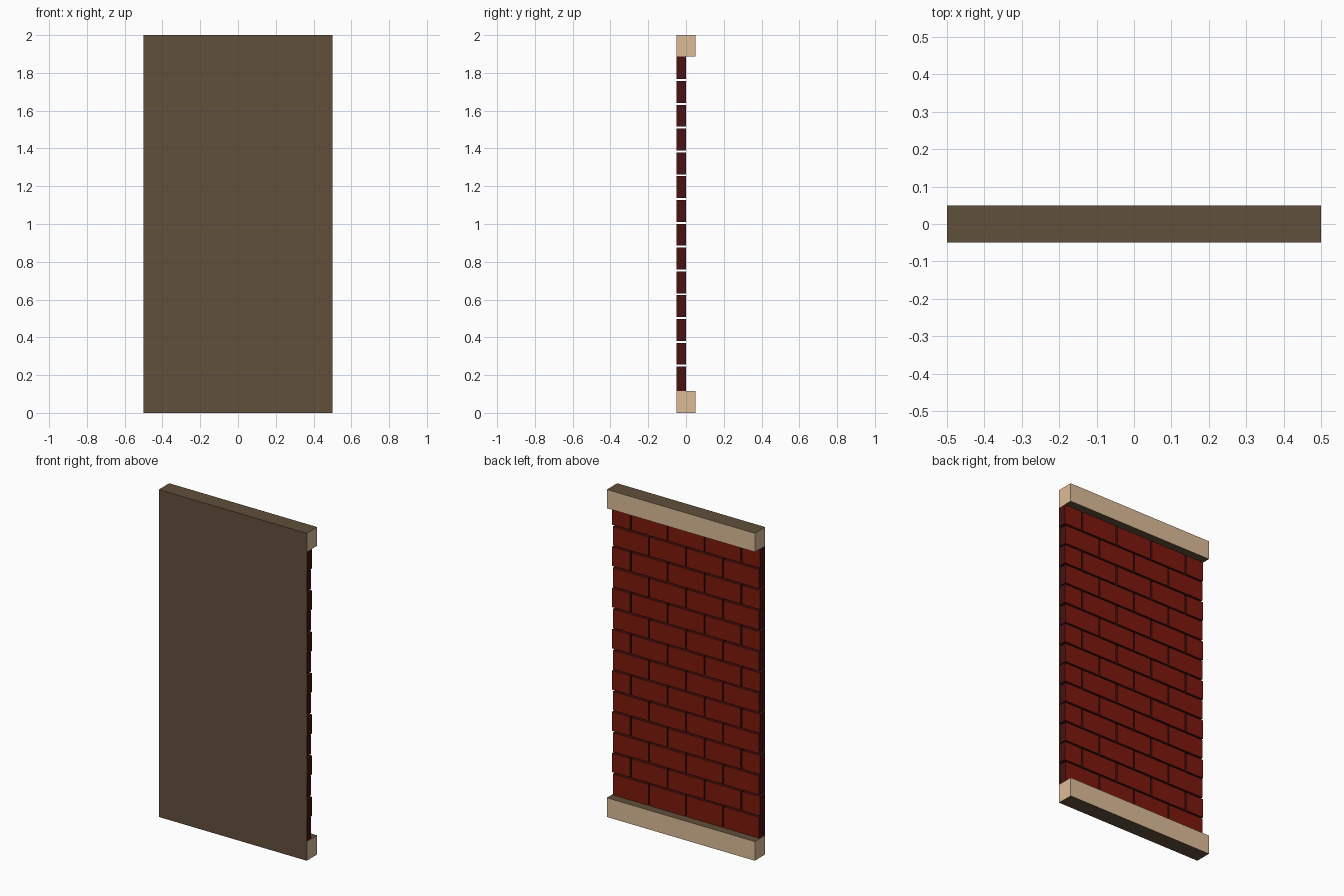
import bpy, bmesh

if "Cube" in bpy.data.objects:
    bpy.data.objects.remove(bpy.data.objects["Cube"])


def material(name, rgb):
    m = bpy.data.materials.new(name)
    m.diffuse_color = (*rgb, 1)
    m.use_nodes = True
    m.node_tree.nodes["Principled BSDF"].inputs["Base Color"].default_value = m.diffuse_color
    return m


BROWN = material("brown_wood", (0.12, 0.08, 0.044))
TAN = material("tan_trim", (0.72, 0.50, 0.31))
RED = material("brick_face", (0.205, 0.0097, 0.004))
DARK = material("brick_side", (0.065, 0.006, 0.006))

FRONT, BACK = -0.05, 0.05
LOW, HIGH = 0.117, 1.886      # inner edges of the two rails


def add_box(bm, x0, x1, y1, z0, z1, pick):
    """Box open towards the front panel; pick(normal) gives the material slot."""
    g = bmesh.ops.create_cube(bm, size=1)
    for v in g["verts"]:
        v.co.x = x1 if v.co.x > 0 else x0
        v.co.y = y1 if v.co.y > 0 else FRONT
        v.co.z = z1 if v.co.z > 0 else z0
    faces = {f for v in g["verts"] for f in v.link_faces}
    for f in faces:
        f.normal_update()
        f.material_index = pick(f.normal)
    bmesh.ops.delete(bm, geom=[f for f in faces if f.normal.y < -0.5],
                     context='FACES_ONLY')


def finish(bm, name, mats):
    me = bpy.data.meshes.new(name)
    bm.to_mesh(me)
    bm.free()
    for m in mats:
        me.materials.append(m)
    ob = bpy.data.objects.new(name, me)
    bpy.context.collection.objects.link(ob)
    return ob


# thin front panel
bm = bmesh.new()
bm.faces.new([bm.verts.new((x, FRONT, z))
              for x, z in ((-.5, 0), (.5, 0), (.5, 2), (-.5, 2))])
finish(bm, "front_panel", [BROWN])

# bottom and top rails: brown above and below, tan around
for name, z0, z1 in (("bottom_rail", 0, LOW), ("top_rail", HIGH, 2)):
    bm = bmesh.new()
    add_box(bm, -0.5, 0.5, BACK, z0, z1, lambda n: 0 if abs(n.z) > 0.5 else 1)
    finish(bm, name, [BROWN, TAN])

# staggered brick courses, odd rows shifted half a brick and clipped at the ends
ROWS, PITCH, WIDTH, GAP = 14, 0.126, 0.25, 0.005
bm = bmesh.new()
for r in range(ROWS):
    top = 0.25 + PITCH * r
    z0 = LOW if r == 0 else top - PITCH + GAP
    z1 = HIGH if r == ROWS - 1 else top - GAP
    start = -0.5 - (WIDTH / 2 if r % 2 else 0)
    for c in range(4 + r % 2):
        x = start + c * WIDTH
        add_box(bm, max(x + GAP, -0.5), min(x + WIDTH - GAP, 0.5), 0, z0, z1,
                lambda n: 0 if n.y > 0.5 else 1)
finish(bm, "bricks", [RED, DARK])
